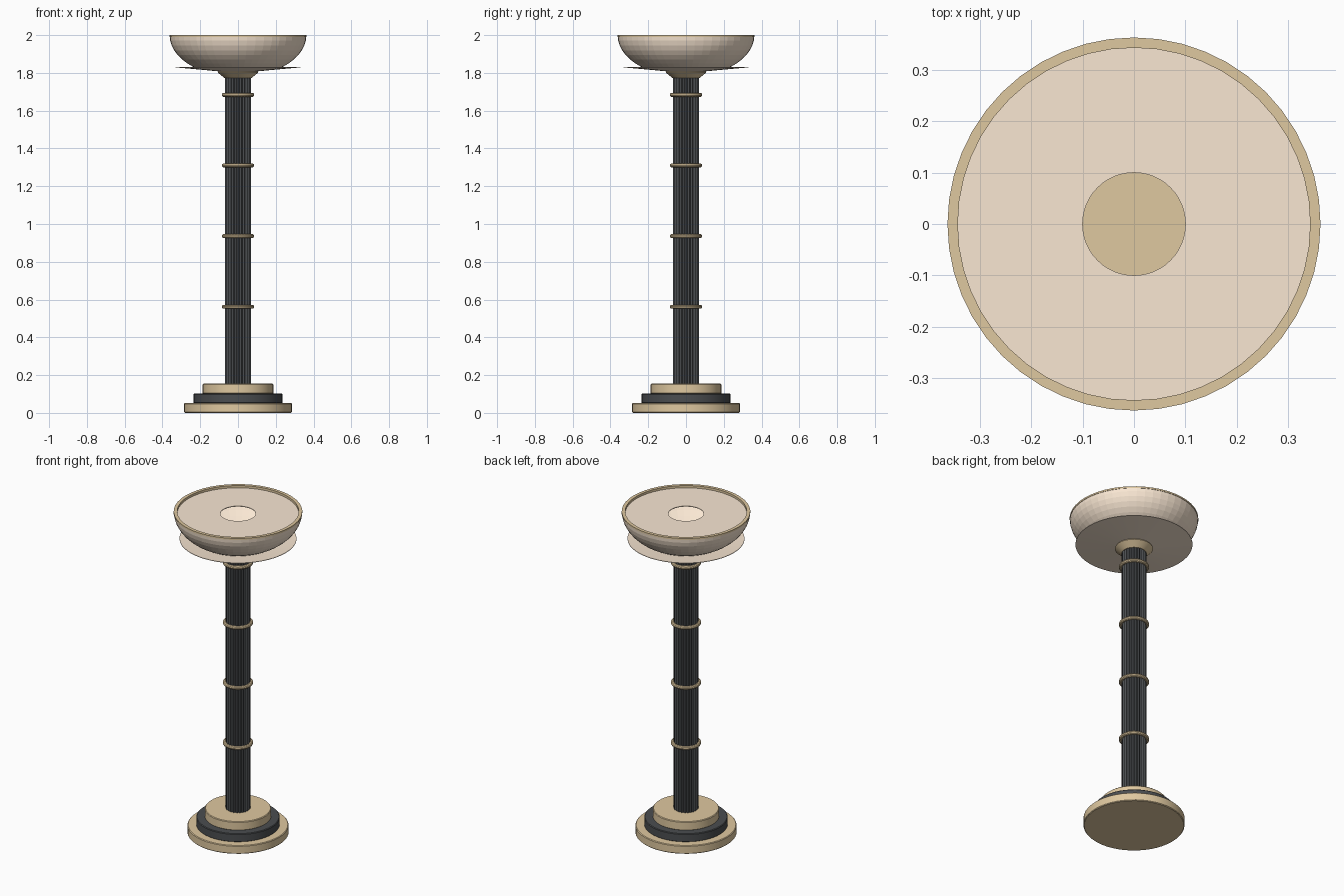
import bpy, math

if "Cube" in bpy.data.objects:
    bpy.data.objects.remove(bpy.data.objects["Cube"])

SEG = 48


def material(name, rgb):
    m = bpy.data.materials.new(name)
    m.diffuse_color = (*rgb, 1)
    m.use_nodes = True
    m.node_tree.nodes["Principled BSDF"].inputs["Base Color"].default_value = m.diffuse_color
    return m


brass = material("brass", (0.74, 0.58, 0.35))
black = material("black", (0.07, 0.075, 0.08))
cream = material("cream", (0.95, 0.80, 0.65))


def lathe(name, profile, mat, seg=SEG, closed=False, caps=False, smooth=True, flute=0.0):
    """Revolve (radius, z) points about z; flute pulls in every other column."""
    n = len(profile)
    verts, faces = [], []
    for s in range(seg):
        a = math.tau * s / seg
        k = 1 - flute * (s % 2)
        verts += [(r * k * math.cos(a), r * k * math.sin(a), z) for r, z in profile]
    for s in range(seg):
        t = (s + 1) % seg
        for i in range(n if closed else n - 1):
            j = (i + 1) % n
            faces.append((s * n + i, t * n + i, t * n + j, s * n + j))
    if caps:
        faces.append([s * n for s in reversed(range(seg))])
        faces.append([s * n + n - 1 for s in range(seg)])
    me = bpy.data.meshes.new(name)
    me.from_pydata(verts, [], faces)
    me.materials.append(mat)
    ob = bpy.data.objects.new(name, me)
    bpy.context.collection.objects.link(ob)
    if smooth:
        bpy.ops.object.select_all(action='DESELECT')
        ob.select_set(True)
        bpy.context.view_layer.objects.active = ob
        bpy.ops.object.shade_smooth_by_angle(angle=math.radians(35))
    return ob


def disc(name, r, z0, z1, mat):
    b = 0.004
    return lathe(name, [(r - b, z0), (r, z0 + b), (r, z1 - b), (r - b, z1)], mat, caps=True)


# stepped base
disc("base_lower", 0.285, 0.0, 0.052, brass)
disc("base_middle", 0.235, 0.05, 0.102, black)
disc("base_upper", 0.187, 0.10, 0.155, brass)

# fluted column
lathe("column", [(0.07, 0.15), (0.07, 1.785)], black, caps=True, smooth=False, flute=0.1)

# ring bands
for i in range(4):
    z = 0.562 + 0.374 * i
    ring = [(0.075 + 0.011 * math.cos(math.tau * k / 10),
             z + 0.011 * math.sin(math.tau * k / 10)) for k in range(10)]
    lathe(f"column_ring_{i + 1}", ring, brass, closed=True)

# flared collar under the shade
lathe("collar", [(0.07, 1.772), (0.108, 1.802), (0.1, 1.814)], brass, caps=True)

# shallow saucer
lathe("saucer", [(0.1, 1.808), (0.33, 1.829), (0.33, 1.832), (0.1, 1.812)], cream, closed=True)

# bowl shade, an elliptical section cut off above the saucer
angles = [math.radians(49.5 * k / 7) for k in range(8)]
bowl = [(0.362 * math.cos(a), 1.998 - 0.22 * math.sin(a)) for a in reversed(angles)]
lathe("bowl", bowl, cream, smooth=False)

# diffuser plate with a central opening
lathe("diffuser", [(0.1, 1.982), (0.35, 1.982), (0.35, 1.986), (0.1, 1.986)], cream, closed=True)

# brass rim
lathe("rim", [(0.343, 1.984), (0.363, 1.99), (0.363, 2.0), (0.343, 2.0)], brass, closed=True)
